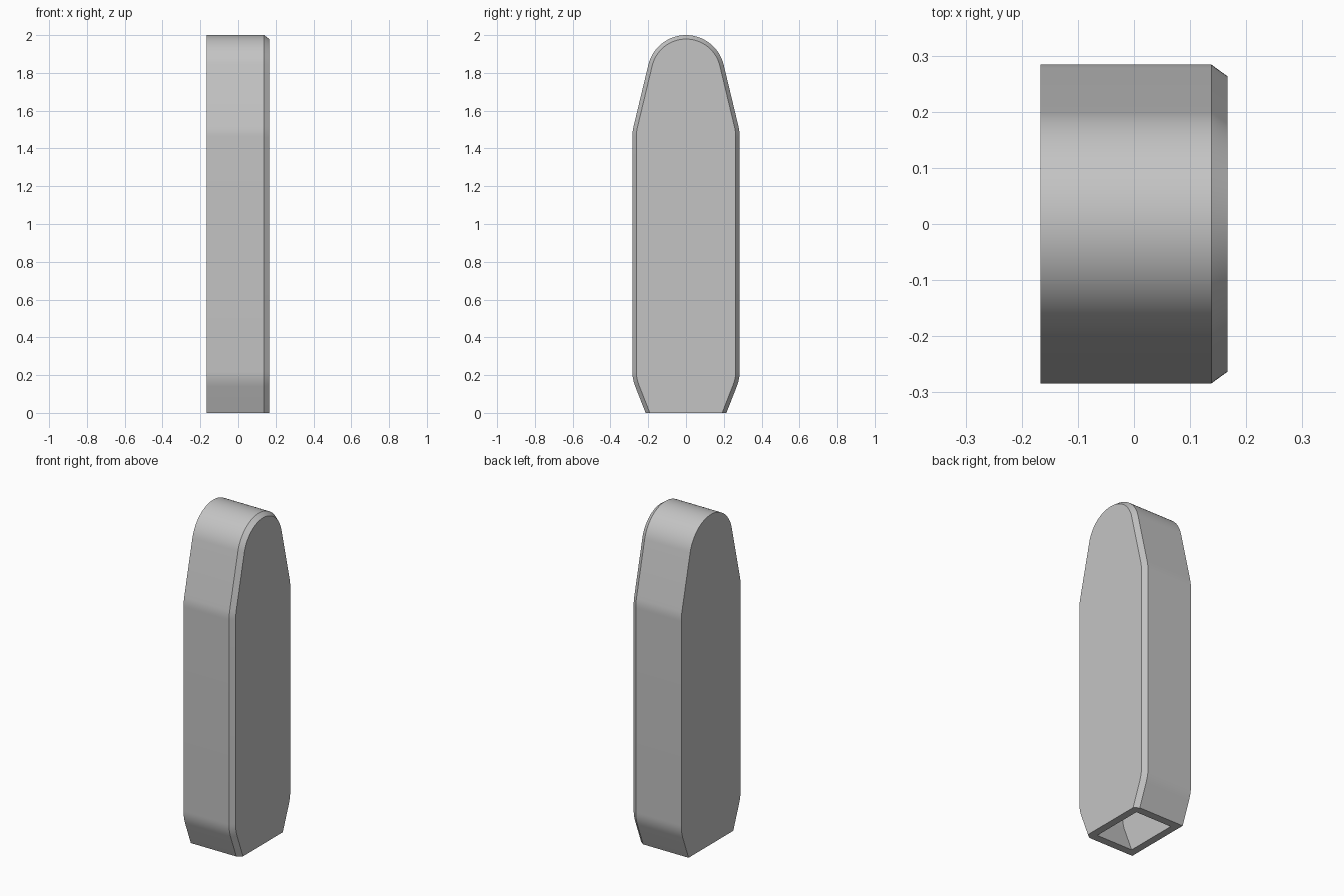
import bpy, bmesh, math

if "Cube" in bpy.data.objects:
    bpy.data.objects.remove(bpy.data.objects["Cube"])

HALF_X, HALF_Y, WALL = 0.167, 0.284, 0.045
CHAMFER_X, CHAMFER_D = 0.029, 0.021
TOP_R, TOP_Z = 0.205, 1.795
LOW, HIGH = math.radians(-21.4), math.radians(13.5)   # tilt of lower and upper flanks
LOW_Z, HIGH_Z, LOW_R, HIGH_R = 0.179, 1.49, 0.22, 0.25


def profile(d):
    """Open outline (y, z) from one foot over the rounded top to the other, inset by d."""
    def arc(cy, cz, r, a0, a1, n):
        return [(cy + (r - d) * math.cos(a0 + (a1 - a0) * i / n),
                 cz + (r - d) * math.sin(a0 + (a1 - a0) * i / n)) for i in range(n + 1)]
    half = [(HALF_Y - LOW_Z * math.tan(-LOW) - d / math.cos(LOW), 0.0)]
    half += arc(HALF_Y - LOW_R, LOW_Z + LOW_R * math.tan(-LOW / 2), LOW_R, LOW, 0, 6)
    half += arc(HALF_Y - HIGH_R, HIGH_Z - HIGH_R * math.tan(HIGH / 2), HIGH_R, 0, HIGH, 5)
    half += arc(0, TOP_Z, TOP_R, HIGH, math.pi / 2, 20)
    return half + [(-y, z) for y, z in reversed(half[:-1])]


bm = bmesh.new()


def skin(sections):
    """Closed-ended skin through inset outlines at given x; returns its foot loop."""
    rings = [[bm.verts.new((x, y, z)) for y, z in profile(d)] for x, d in sections]
    for a, b in zip(rings, rings[1:]):
        for i in range(len(a) - 1):
            bm.faces.new((a[i], a[i + 1], b[i + 1], b[i]))
    bm.faces.new(rings[0])
    bm.faces.new(rings[-1])
    return [r[0] for r in rings] + [r[-1] for r in reversed(rings)]


# Outer skin with one chamfered side, and the cavity parallel to it
outer = skin([(-HALF_X, 0), (HALF_X - CHAMFER_X, 0), (HALF_X, CHAMFER_D)])
inner = skin([(-HALF_X + WALL, WALL),
              (HALF_X - CHAMFER_X - 0.325 * WALL, WALL),
              (HALF_X - WALL, CHAMFER_D + 0.511 * WALL)])

# Flat rim around the open foot
for i in range(6):
    j = (i + 1) % 6
    bm.faces.new((outer[i], outer[j], inner[j], inner[i]))
bmesh.ops.recalc_face_normals(bm, faces=bm.faces)

mesh = bpy.data.meshes.new("hollow_cover")
bm.to_mesh(mesh)
bm.free()
cover = bpy.data.objects.new("hollow_cover", mesh)
bpy.context.collection.objects.link(cover)

grey = bpy.data.materials.new("light grey")
grey.diffuse_color = (0.55, 0.55, 0.55, 1)
grey.use_nodes = True
grey.node_tree.nodes["Principled BSDF"].inputs["Base Color"].default_value = grey.diffuse_color
mesh.materials.append(grey)

bpy.context.view_layer.objects.active = cover
cover.select_set(True)
bpy.ops.object.shade_smooth_by_angle(angle=math.radians(25))
